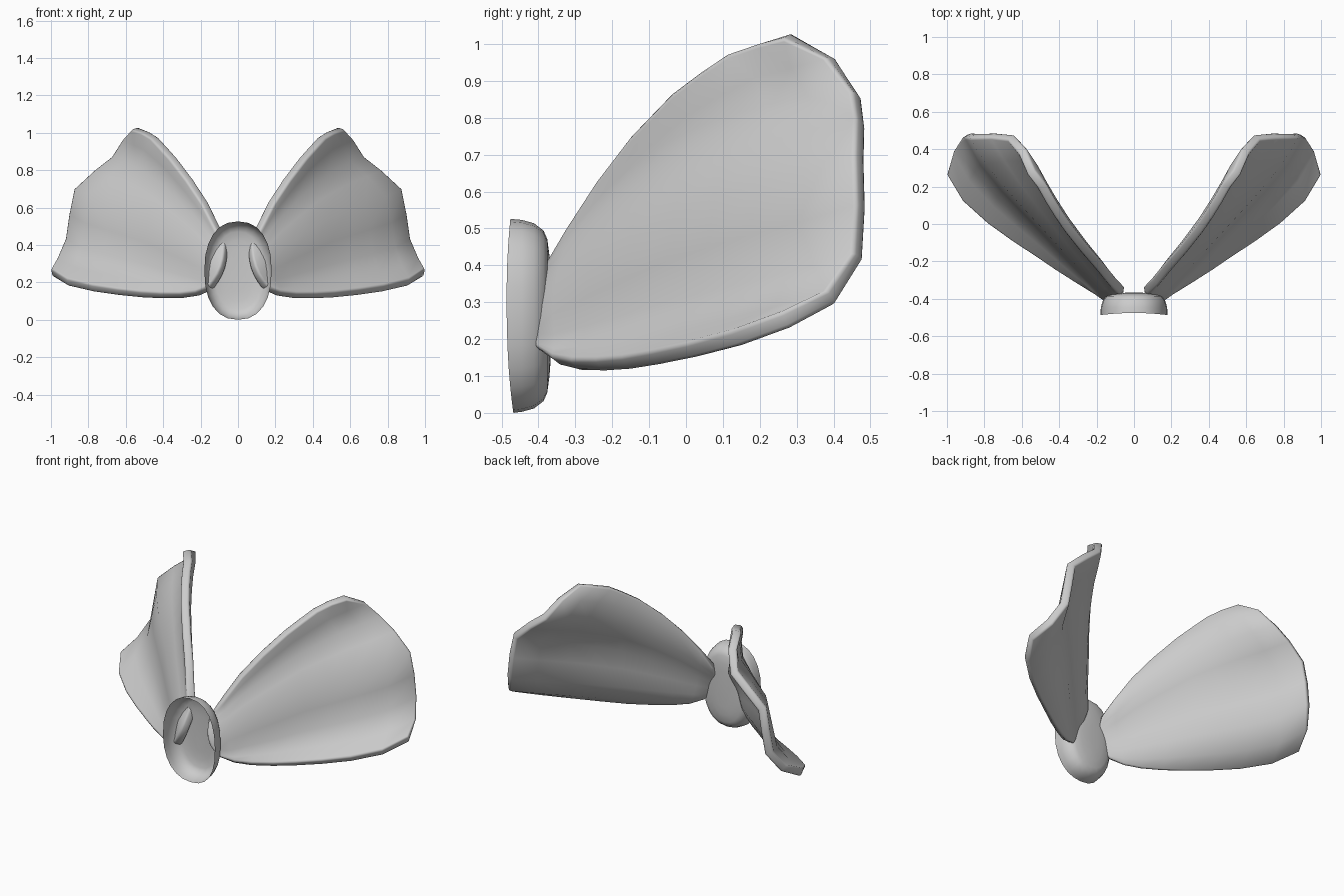
import bpy, math
from mathutils import Vector

if "Cube" in bpy.data.objects:
    bpy.data.objects.remove(bpy.data.objects["Cube"])


def make_object(name, verts, faces):
    mesh = bpy.data.meshes.new(name)
    mesh.from_pydata([tuple(v) for v in verts], [], faces)
    mesh.polygons.foreach_set("use_smooth", [True] * len(mesh.polygons))
    obj = bpy.data.objects.new(name, mesh)
    bpy.context.collection.objects.link(obj)
    return obj


# Centre cup: open towards the front, shallow rounded back
def build_cup():
    segs, cz = 24, 0.263
    rings = [(0.0, -0.472), (0.003, -0.445), (0.012, -0.412), (0.032, -0.386),
             (0.055, -0.376), (0.10, -0.370), (0.14, -0.367)]
    verts, faces = [], []
    for k, (inset, y) in enumerate(rings):
        for i in range(segs):
            a = 2 * math.pi * i / segs
            c, s = math.cos(a), math.sin(a)
            x = (0.18 - inset) * math.copysign(abs(c) ** 0.87, c)
            z = (0.263 - inset) * math.copysign(abs(s) ** 0.87, s)
            bow = -0.014 * c * c - 0.004 * s if k == 0 else 0
            verts.append((x, y + bow, cz + z))
    for k in range(len(rings) - 1):
        for i in range(segs):
            j = (i + 1) % segs
            faces.append((k * segs + i, (k + 1) * segs + i,
                          (k + 1) * segs + j, k * segs + j))
    last = (len(rings) - 1) * segs
    faces.append(tuple(last + segs - 1 - i for i in range(segs)))
    make_object("centre_cup", verts, faces)


# Wing boundary curves: lower edge, upper edge (root to tip), trailing edge (low to high)
LOWER = [(.145, -.39, .168), (.22, -.35, .138), (.305, -.30, .128), (.41, -.235, .128),
         (.515, -.165, .134), (.64, -.085, .148), (.775, .01, .168), (.91, .13, .20),
         (.995, .27, .252)]
UPPER = [(.06, -.355, .40), (.112, -.31, .50), (.18, -.23, .63), (.26, -.14, .75),
         (.348, -.03, .865), (.402, .05, .925), (.445, .12, .972), (.49, .20, 1.0),
         (.55, .275, 1.022)]
TRAIL = [(.995, .27, .252), (.955, .395, .315), (.905, .468, .425), (.885, .476, .56),
         (.86, .472, .69), (.755, .475, .785), (.66, .465, .86), (.60, .395, .96),
         (.55, .275, 1.022)]
ACROSS = [0, .08, .2, .36, .53, .68, .81, .92, 1]


# Corrugated wing: blended patch between its four boundary curves, then thickened
def build_wing():
    low, up, trail = ([Vector(p) for p in c] for c in (LOWER, UPPER, TRAIL))
    n, m = len(low), len(trail)
    verts, faces = [], []
    for i in range(n):
        t = i / (n - 1)
        for j, s in enumerate(ACROSS):
            p = low[i].lerp(up[i], s)
            root_bulge = Vector((-0.02, -0.042, -0.01)) * math.sin(math.pi * s)
            tip_bulge = trail[j] - low[-1].lerp(up[-1], s)
            verts.append(p + root_bulge * (1 - t) + tip_bulge * t)
    for i in range(n - 1):
        for j in range(m - 1):
            a = i * m + j
            faces.append((a, a + m, a + m + 1, a + 1))
    wing = make_object("wings", verts, faces)
    solid = wing.modifiers.new("thickness", 'SOLIDIFY')
    solid.thickness = 0.05
    solid.offset = 0
    bevel = wing.modifiers.new("round_edges", 'BEVEL')
    bevel.width = 0.018
    bevel.segments = 2
    bevel.limit_method = 'ANGLE'
    bevel.angle_limit = math.radians(60)
    mirror = wing.modifiers.new("both_sides", 'MIRROR')
    mirror.use_axis = (True, False, False)
    mirror.use_mirror_merge = False


build_cup()
build_wing()
